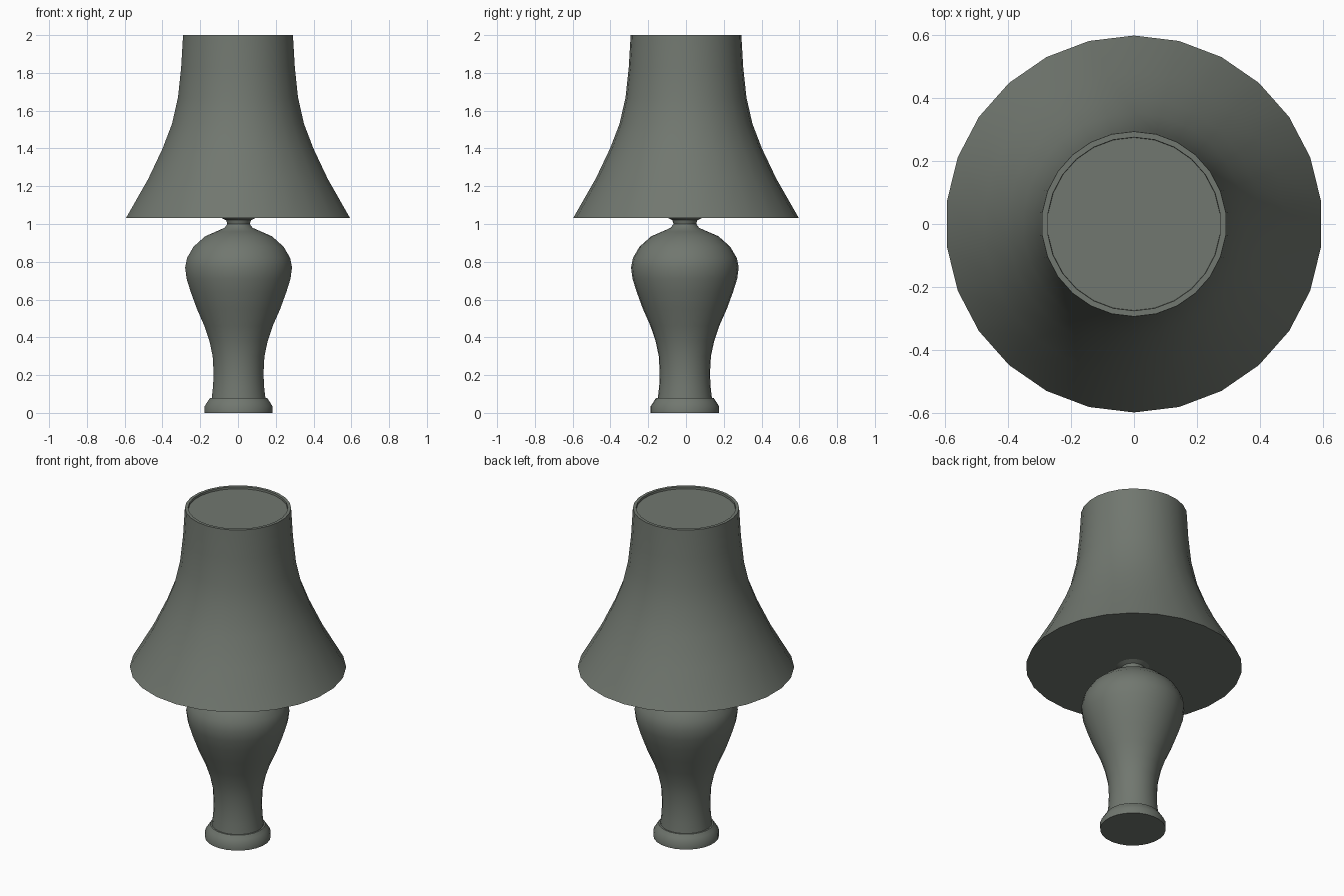
import bpy
import bmesh
from math import cos, sin, pi, radians

cube = bpy.data.objects.get("Cube")
if cube:
    bpy.data.objects.remove(cube, do_unlink=True)

SIDES = 26

grey = bpy.data.materials.new("grey_green")
grey.use_nodes = True
colour = (0.165, 0.185, 0.16, 1)
grey.diffuse_color = colour
grey.node_tree.nodes["Principled BSDF"].inputs["Base Color"].default_value = colour


def lathe(name, profile, centre=(0, 0)):
    """Turn a (radius, height) profile into a closed solid with flat end caps."""
    bm = bmesh.new()
    rings = []
    for r, z in profile:
        angles = [pi / 2 + 2 * pi * i / SIDES for i in range(SIDES)]
        rings.append([bm.verts.new((r * cos(a), r * sin(a), z)) for a in angles])
    for low, high in zip(rings, rings[1:]):
        for i in range(SIDES):
            j = (i + 1) % SIDES
            bm.faces.new((low[i], low[j], high[j], high[i]))
    bm.faces.new(rings[0][::-1])
    bm.faces.new(rings[-1])
    bmesh.ops.recalc_face_normals(bm, faces=bm.faces)
    mesh = bpy.data.meshes.new(name)
    bm.to_mesh(mesh)
    bm.free()
    mesh.materials.append(grey)
    obj = bpy.data.objects.new(name, mesh)
    obj.location = (*centre, 0)
    bpy.context.collection.objects.link(obj)
    bpy.ops.object.select_all(action="DESELECT")
    obj.select_set(True)
    bpy.context.view_layer.objects.active = obj
    bpy.ops.object.shade_smooth_by_angle(angle=radians(35))
    return obj


# Vase-shaped body: foot, waist, shoulder and flared neck
lathe("lamp_base", [
    (0.181, 0), (0.181, 0.035), (0.165, 0.06), (0.152, 0.08), (0.143, 0.08),
    (0.136, 0.14), (0.133, 0.21), (0.138, 0.3), (0.155, 0.38), (0.182, 0.46),
    (0.222, 0.55), (0.255, 0.64), (0.277, 0.71), (0.285, 0.77), (0.275, 0.82),
    (0.24, 0.88), (0.178, 0.935), (0.12, 0.96), (0.075, 0.98), (0.06, 1.0),
    (0.066, 1.02), (0.095, 1.034),
], centre=(0.003, -0.006))

# Flared shade, closed below, with a thin rim around a recessed top
lathe("lamp_shade", [
    (0.597, 1.032), (0.478, 1.24), (0.402, 1.4), (0.352, 1.53), (0.32, 1.67),
    (0.303, 1.83), (0.293, 2.0), (0.275, 2.0), (0.274, 1.988),
])
